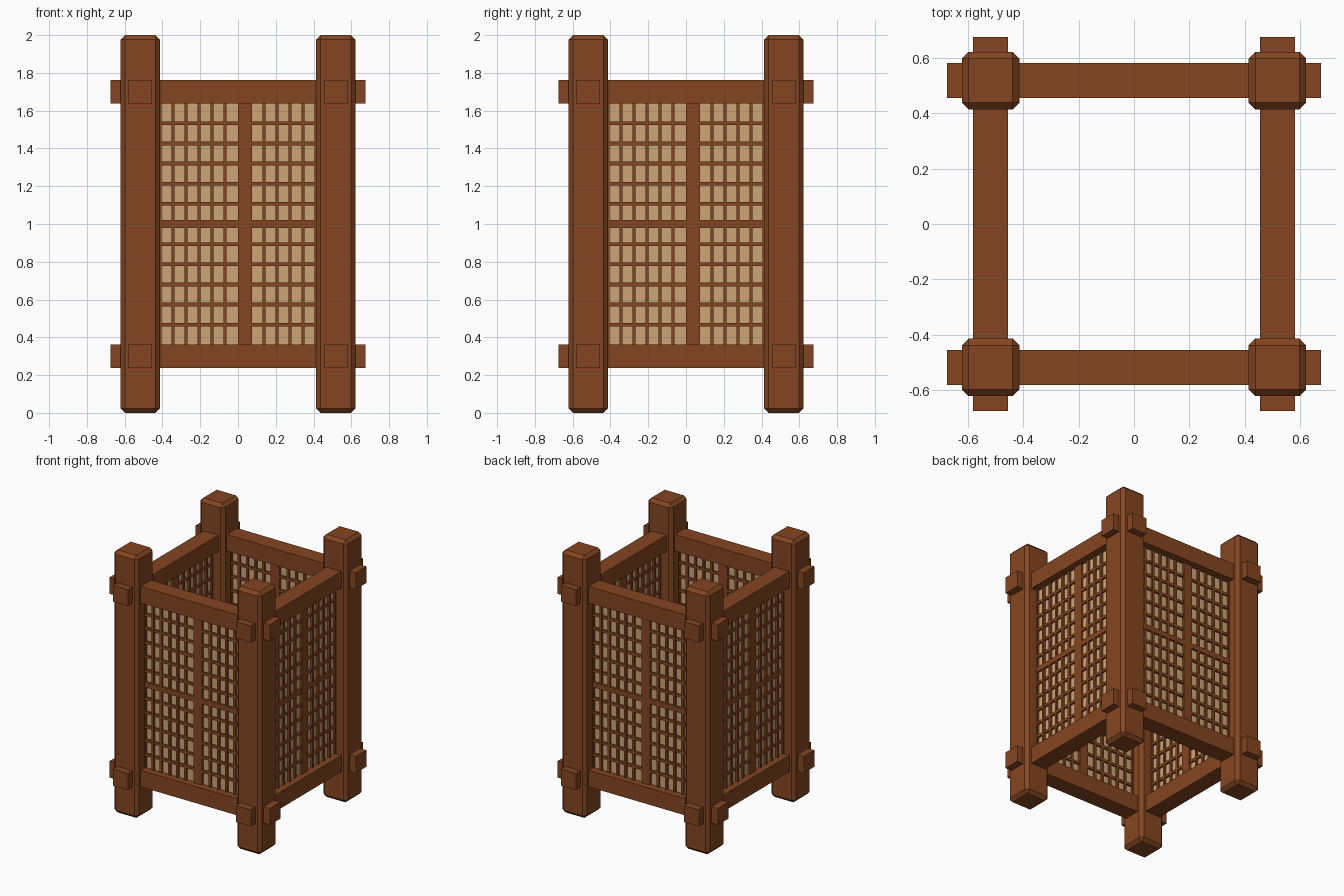
import bpy
import math
from mathutils import Matrix

cube = bpy.data.objects.get("Cube")
if cube:
    bpy.data.objects.remove(cube, do_unlink=True)


def make_material(name, color):
    mat = bpy.data.materials.new(name)
    mat.use_nodes = True
    mat.diffuse_color = color
    mat.node_tree.nodes["Principled BSDF"].inputs["Base Color"].default_value = color
    return mat


WOOD = make_material("brown wood", (0.235, 0.06, 0.015, 1))
PAPER = make_material("tan paper", (0.61, 0.38, 0.18, 1))

OFFSET = 0.518          # distance of the posts and walls from the centre
RAIL = 0.063            # half thickness of a rail
PITCH_X, PITCH_Z = 0.0688, 0.1067


def box(name, center, half, mat, turn, bevel=0):
    """Box given by centre and half sizes, turned about z around the middle."""
    bpy.ops.mesh.primitive_cube_add(size=2)
    obj = bpy.context.object
    obj.name = name
    obj.data.transform(Matrix.Diagonal((*half, 1)))
    obj.matrix_world = Matrix.Rotation(turn, 4, "Z") @ Matrix.Translation(center)
    obj.data.materials.append(mat)
    if bevel:
        mod = obj.modifiers.new("chamfer", "BEVEL")
        mod.width = bevel
        mod.segments = 1
    return obj


# Each side is the front side turned by a quarter
for i, side in enumerate(("front", "left", "back", "right")):
    turn = i * math.pi / 2

    def part(name, x, z, half, mat=WOOD, bevel=0):
        box(f"{side}_{name}", (x, -OFFSET, z), half, mat, turn, bevel)

    # Chamfered corner post
    part("corner_post", OFFSET, 1, (0.104, 0.104, 1), bevel=0.024)

    # Rails running through the posts
    for name, z in (("lower_rail", 0.3), ("upper_rail", 1.7)):
        part(name, 0, z, (0.675, RAIL, RAIL))

    # Paper sheet inside the lattice
    part("paper_panel", 0, 1, (0.43, 0.003, 0.66), PAPER)

    # Wide middle bars
    part("middle_stile", 0.0365, 1, (0.0365, 0.02, 0.66))
    part("middle_crossbar", 0, 1, (0.43, 0.019, 0.02))

    # Thin lattice bars
    for k in range(-6, 7):
        if k not in (0, 1):
            part("lattice_upright", k * PITCH_X, 1, (0.009, 0.018, 0.66))
    for k in range(-5, 6):
        if k != 0:
            part("lattice_crossbar", 0, 1 + k * PITCH_Z, (0.43, 0.017, 0.01))
